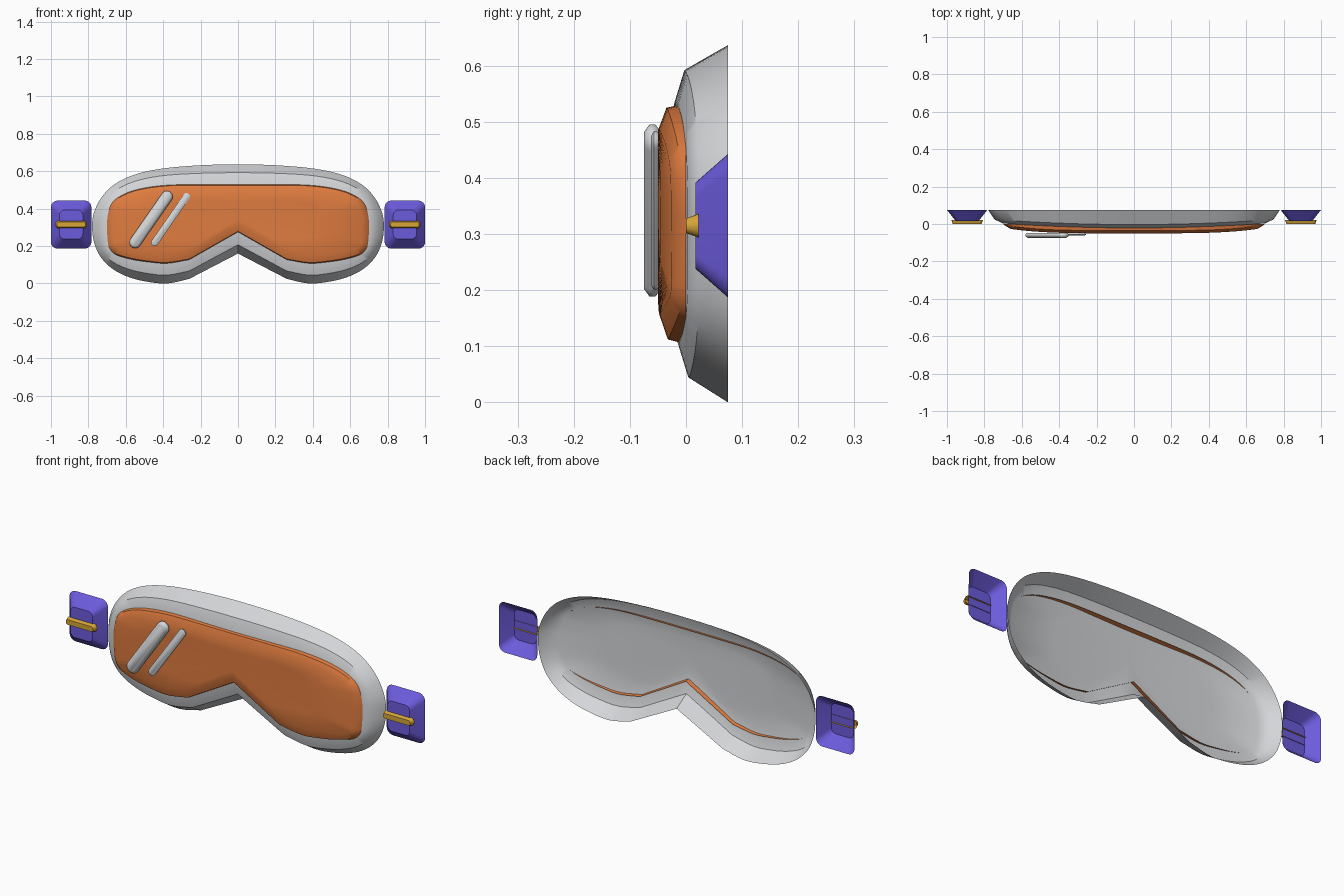
import bpy, bmesh, math
from mathutils import Vector

if "Cube" in bpy.data.objects:
    bpy.data.objects.remove(bpy.data.objects["Cube"])


def material(name, rgb):
    m = bpy.data.materials.new(name)
    m.diffuse_color = (*rgb, 1)
    m.use_nodes = True
    m.node_tree.nodes["Principled BSDF"].inputs["Base Color"].default_value = m.diffuse_color
    return m


GREY = material("light grey", (0.66, 0.67, 0.69))
ORANGE = material("orange lens", (0.74, 0.2, 0.05))
PURPLE = material("purple strap", (0.15, 0.105, 0.72))
GOLD = material("gold", (0.68, 0.38, 0.04))


def shell(name, rings, mat, tip=None, angle=35):
    """Skin a list of equal-length rings from back to front; the back stays open."""
    bm = bmesh.new()
    loops = [[bm.verts.new(p) for p in r] for r in rings]
    n = len(loops[0])
    for a, b in zip(loops, loops[1:]):
        for i in range(n):
            j = (i + 1) % n
            bm.faces.new((a[i], a[j], b[j], b[i]))
    last = loops[-1]
    if tip:
        c = bm.verts.new(tip)
        caps = [bm.faces.new((last[i], last[(i + 1) % n], c)) for i in range(n)]
    else:
        caps = [bm.faces.new(last)]
    bmesh.ops.recalc_face_normals(bm, faces=bm.faces)
    if sum(f.normal.y for f in caps) > 0:
        bmesh.ops.reverse_faces(bm, faces=bm.faces)
    me = bpy.data.meshes.new(name)
    bm.to_mesh(me)
    bm.free()
    ob = bpy.data.objects.new(name, me)
    bpy.context.collection.objects.link(ob)
    me.materials.append(mat)
    bpy.ops.object.select_all(action='DESELECT')
    ob.select_set(True)
    bpy.context.view_layer.objects.active = ob
    bpy.ops.object.shade_smooth_by_angle(angle=math.radians(angle))
    return ob


def outline(half, steps=4):
    """Smooth curve through the right half, straight nose edge, then mirrored."""
    p = [Vector(q) for q in half]
    pts = []
    for i in range(len(p) - 2):
        a = p[i - 1] if i else Vector((-p[1].x, p[1].y))
        b, c = p[i], p[i + 1]
        d = p[i + 2] if i + 2 < len(p) - 1 else c + (c - b)
        for k in range(steps):
            t = k / steps
            pts.append(0.5 * (2 * b + (c - a) * t + (2 * a - 5 * b + 4 * c - d) * t ** 2
                              + (3 * b - a - 3 * c + d) * t ** 3))
    pts += [p[-2].lerp(p[-1], k / steps) for k in range(steps)] + [p[-1]]
    return pts + [Vector((-q.x, q.y)) for q in reversed(pts[1:-1])]


frame_2d = outline([(0, .637), (.2, .632), (.4, .615), (.55, .583), (.66, .53), (.73, .46),
                    (.77, .38), (.78, .31), (.772, .23), (.74, .15), (.68, .085), (.6, .04),
                    (.5, .012), (.38, 0), (.26, .025), (0, .16)])
lens_2d = outline([(0, .533), (.18, .533), (.36, .53), (.5, .513), (.6, .483), (.67, .435),
                   (.695, .37), (.7, .31), (.697, .23), (.685, .185), (.65, .152), (.57, .127),
                   (.48, .112), (.38, .104), (.26, .123), (0, .27)])
CENTRE = Vector((0, .37))


def goggle_ring(t, y, wrap=0, power=2, scale=1):
    """Ring between frame outline (t=0) and lens outline (t=1), curved back at the sides."""
    ring = []
    for a, b in zip(frame_2d, lens_2d):
        q = CENTRE + (a.lerp(b, t) - CENTRE) * scale
        ring.append((q.x, y + wrap * abs(q.x / .7) ** power, q.y))
    return ring


# Frame: open-backed shell with a shallow wrapped front
shell("goggle_frame",
      [goggle_ring(0, .075), goggle_ring(.43, -.003, .024), goggle_ring(1, -.021, .024),
       goggle_ring(1, -.024, .024, 2, .65), goggle_ring(1, -.026, .024, 2, .3)],
      GREY, (0, -.026, CENTRE.y))

# Lens
shell("lens",
      [goggle_ring(1, 0), goggle_ring(1.08, -.035, .03, 4), goggle_ring(1.5, -.05, .03, 4),
       goggle_ring(1.5, -.05, .03, 4, .65), goggle_ring(1.5, -.05, .03, 4, .3)],
      ORANGE, (0, -.05, CENTRE.y))


def rounded(cx, cz, hx, hz, r, y, turn=0, seg=6):
    """Rounded rectangle ring in the xz plane."""
    ring = []
    for k, (sx, sz) in enumerate(((1, 1), (-1, 1), (-1, -1), (1, -1))):
        for i in range(seg + 1):
            a = math.pi / 2 * (k + i / seg)
            u = sx * (hx - r) + r * math.cos(a)
            v = sz * (hz - r) + r * math.sin(a)
            ring.append((cx + u * math.cos(turn) - v * math.sin(turn), y,
                         cz + u * math.sin(turn) + v * math.cos(turn)))
    return ring


# Strap ends with gold buckle bars
for side, s in (("left", -1), ("right", 1)):
    x = s * .892
    shell(side + "_strap",
          [rounded(x, .315, .108, .128, .035, .075), rounded(x, .315, .062, .077, .025, .017)],
          PURPLE)
    shell(side + "_buckle",
          [rounded(x, .315, .085, .021, .0205, .022), rounded(x, .315, .077, .013, .0125, 0)],
          GOLD)

# Slanted highlight bars on the lens
for name, cx, r, front in (("large_glint", -.465, .031, -.075), ("small_glint", -.36, .019, -.062)):
    length = .149 + r
    turn = math.atan2(.245, .17)
    d = (-.05 - front) / 2.5

    def bar(inset, y):
        return rounded(cx, .342, length - inset, r - inset, (r - inset) * .98, y, turn)

    shell(name, [bar(r * .3, -.047), bar(0, -.05 - d * .5), bar(0, front + d), bar(r * .45, front)],
          GREY, angle=60)
